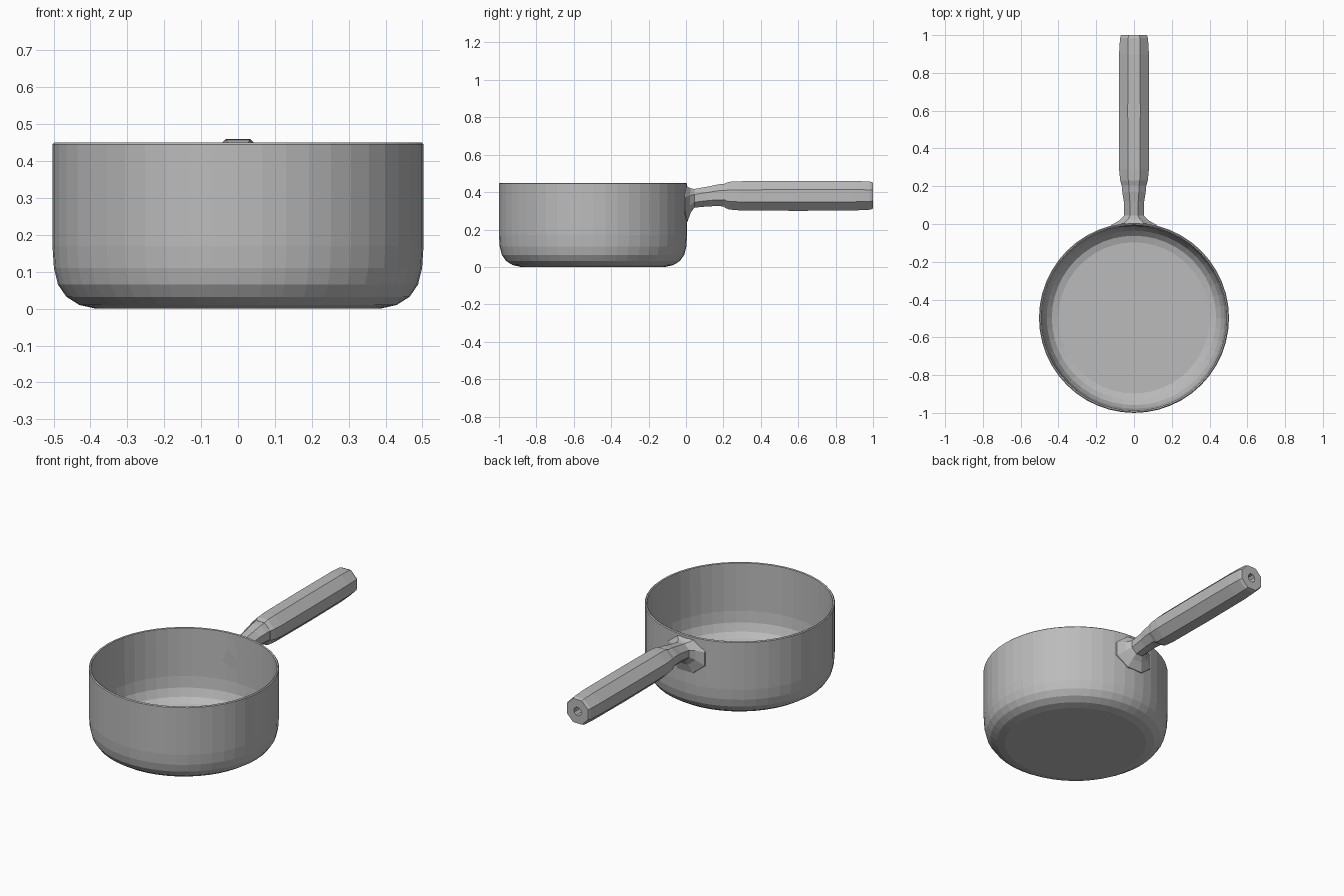
import bpy, bmesh, math

if "Cube" in bpy.data.objects:
    bpy.data.objects.remove(bpy.data.objects["Cube"])

metal = bpy.data.materials.new("plain grey")
metal.diffuse_color = (0.5, 0.5, 0.5, 1)
metal.use_nodes = True
metal.node_tree.nodes["Principled BSDF"].inputs["Base Color"].default_value = metal.diffuse_color

POT_Y, POT_R = -0.497, 0.503


def skin(name, rings):
    """Bridge equal rings of points, cap both ends."""
    bm = bmesh.new()
    loops = [[bm.verts.new(p) for p in ring] for ring in rings]
    n = len(loops[0])
    for a, b in zip(loops, loops[1:]):
        for i in range(n):
            j = (i + 1) % n
            bm.faces.new((a[i], a[j], b[j], b[i]))
    bm.faces.new(loops[0][::-1])
    bm.faces.new(loops[-1])
    bmesh.ops.recalc_face_normals(bm, faces=bm.faces)
    mesh = bpy.data.meshes.new(name)
    bm.to_mesh(mesh)
    bm.free()
    mesh.materials.append(metal)
    obj = bpy.data.objects.new(name, mesh)
    bpy.context.collection.objects.link(obj)
    return obj


def circle(r, z, n=48):
    return [(r * math.cos(2 * math.pi * i / n),
             POT_Y + r * math.sin(2 * math.pi * i / n), z) for i in range(n)]


def section(y, zc, rx, rz, wrap=False, n=8):
    """Cross-section along the handle; wrap bends it round the pot wall."""
    k = 1 / math.cos(math.pi / n)
    pts = []
    for i in range(n):
        a = 2 * math.pi * (i + 0.5) / n
        x, z = k * rx * math.cos(a), zc + k * rz * math.sin(a)
        bend = POT_R - math.sqrt(POT_R ** 2 - x * x) if wrap else 0
        pts.append((x, y - bend, z))
    return pts


# Pot: outer wall, rim, inner wall and floor
skin("pot", [circle(r, z) for r, z in [
    (0.385, 0.0), (0.43, 0.01), (0.465, 0.032), (0.488, 0.065), (0.499, 0.11),
    (0.503, 0.17), (0.503, 0.445), (0.498, 0.45), (0.491, 0.447),
    (0.487, 0.17), (0.48, 0.105), (0.462, 0.06), (0.435, 0.032), (0.40, 0.022)]])

# Flange on the pot wall, running into the tapered neck
skin("neck", [
    section(-0.004, 0.335, 0.125, 0.10, True),
    section(0.010, 0.335, 0.118, 0.095, True),
    section(0.026, 0.355, 0.075, 0.065, True),
    section(0.045, 0.367, 0.052, 0.05),
    section(0.12, 0.377, 0.054, 0.053),
    section(0.17, 0.383, 0.062, 0.058),
    section(0.23, 0.385, 0.066, 0.062)])

# Grip with a small hanging hole sunk in its end
skin("grip", [
    section(0.205, 0.382, 0.066, 0.064),
    section(0.23, 0.381, 0.073, 0.074),
    section(0.29, 0.380, 0.079, 0.078),
    section(0.60, 0.380, 0.080, 0.080),
    section(0.90, 0.381, 0.079, 0.079),
    section(0.985, 0.381, 0.074, 0.075),
    section(1.0, 0.381, 0.068, 0.069),
    section(1.0, 0.381, 0.022, 0.024),
    section(0.92, 0.381, 0.020, 0.022)])
